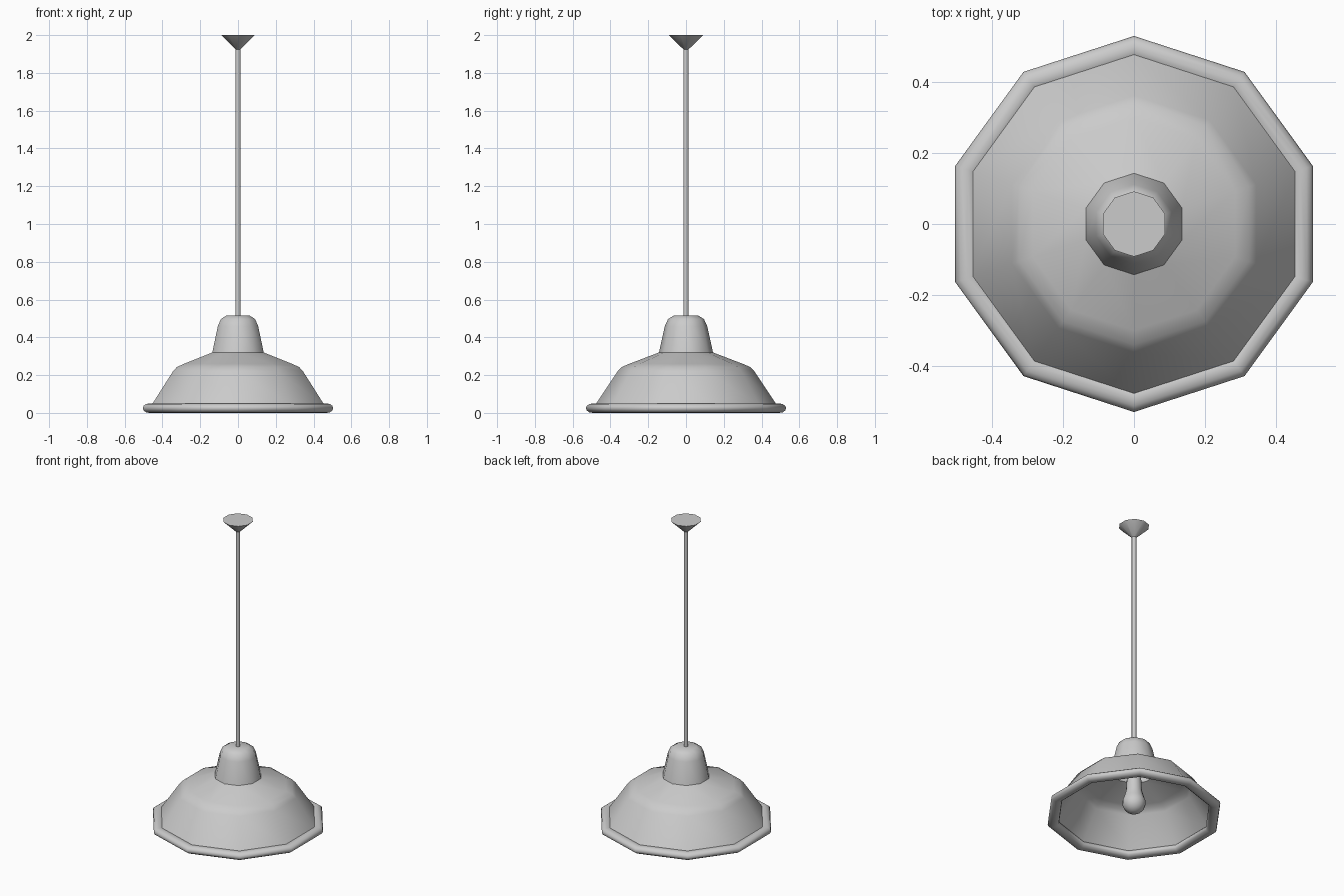
import bpy
import bmesh
import math

if "Cube" in bpy.data.objects:
    bpy.data.objects.remove(bpy.data.objects["Cube"])

SIDES = 10


def lathe(name, profile, closed=False, sides=SIDES, angle=50):
    """Revolve (radius, z) points around z, with a corner facing +y."""
    bm = bmesh.new()
    rings = []
    for r, z in profile:
        if r == 0:
            rings.append([bm.verts.new((0, 0, z))] * sides)
        else:
            ring = []
            for i in range(sides):
                a = math.pi / 2 + i * math.tau / sides
                ring.append(bm.verts.new((r * math.cos(a), r * math.sin(a), z)))
            rings.append(ring)
    pairs = list(zip(rings, rings[1:]))
    if closed:
        pairs.append((rings[-1], rings[0]))
    for low, high in pairs:
        for i in range(sides):
            j = (i + 1) % sides
            corners = dict.fromkeys((low[i], low[j], high[j], high[i]))
            bm.faces.new(list(corners))
    bmesh.ops.recalc_face_normals(bm, faces=bm.faces)
    mesh = bpy.data.meshes.new(name)
    bm.to_mesh(mesh)
    bm.free()
    obj = bpy.data.objects.new(name, mesh)
    bpy.context.collection.objects.link(obj)
    bpy.ops.object.select_all(action='DESELECT')
    obj.select_set(True)
    bpy.context.view_layer.objects.active = obj
    bpy.ops.object.shade_smooth_by_angle(angle=math.radians(angle))
    return obj


# Thin bell shade: outer skin down to the rim, then back up inside
lathe("shade", [
    (0, 0.515), (0.065, 0.515), (0.095, 0.497), (0.112, 0.46), (0.143, 0.32),
    (0.30, 0.26), (0.34, 0.243), (0.362, 0.22), (0.482, 0.04),
    (0.472, 0.04), (0.352, 0.216), (0.334, 0.235), (0.296, 0.251),
    (0.134, 0.312), (0.104, 0.455), (0.088, 0.49), (0.06, 0.506), (0, 0.506),
])

# Rounded tube around the lower edge
rim = [(0.495 + 0.035 * math.cos(t), 0.025 + 0.025 * math.sin(t))
       for t in (k * math.tau / 12 for k in range(12))]
lathe("rim", rim, closed=True)

# Hanging rod and ceiling cone
lathe("rod", [(0, 0.50), (0.014, 0.50), (0.014, 1.94), (0, 1.94)])
lathe("ceiling_cap", [(0, 1.92), (0.014, 1.925), (0.092, 2.0), (0, 2.0)])

# Lamp holder and bulb inside the shade
lathe("bulb_socket", [(0, 0.51), (0.05, 0.51), (0.05, 0.30), (0, 0.30)])
bulb = [(0.07 * math.sin(t), 0.10 - 0.07 * math.cos(t))
        for t in (k * math.pi / 9 for k in range(1, 7))]
lathe("bulb", [(0, 0.03)] + bulb + [(0.048, 0.18), (0.04, 0.31), (0, 0.31)], sides=16)
